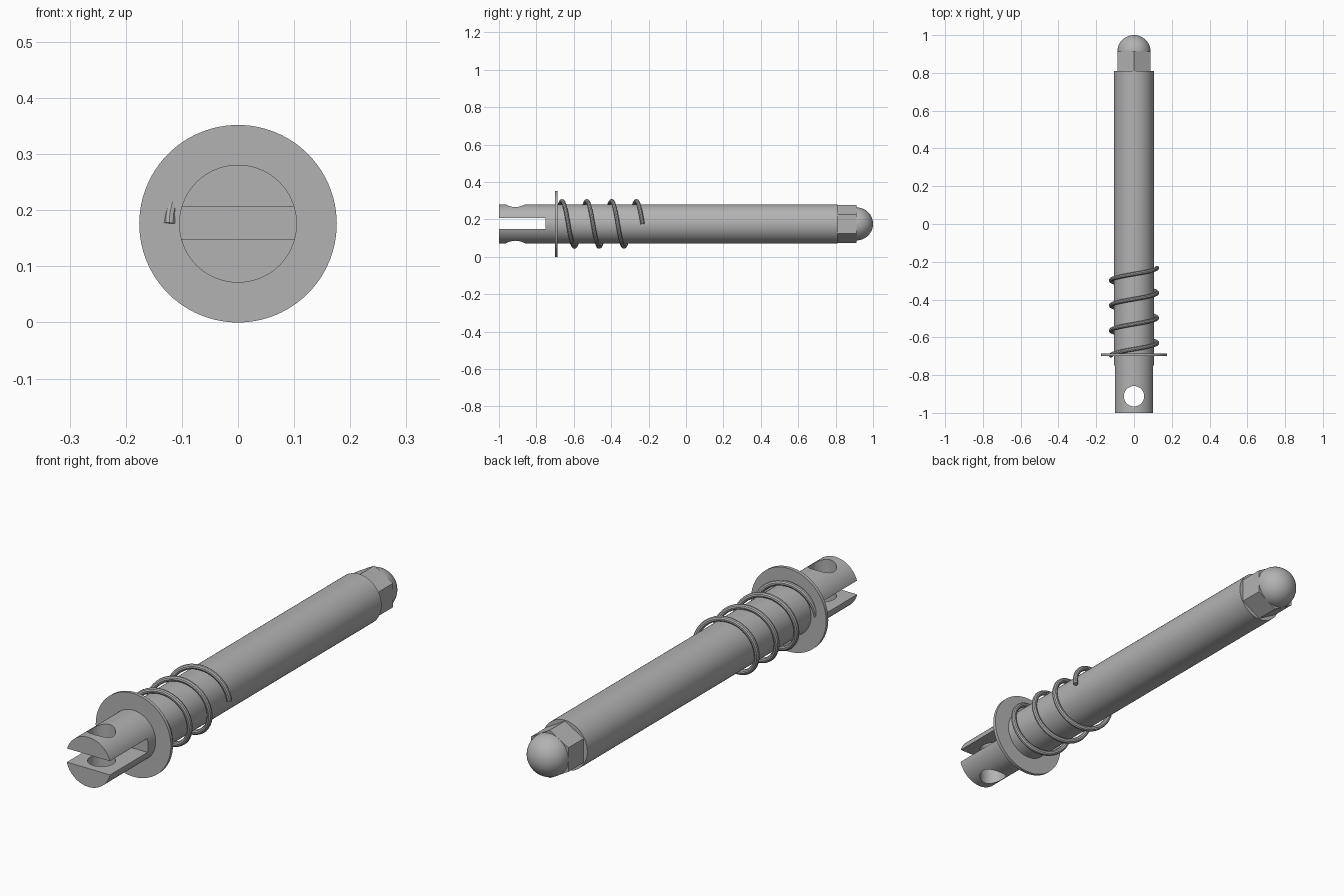
import bpy, math
from mathutils import Vector

cube = bpy.data.objects.get("Cube")
if cube:
    bpy.data.objects.remove(cube, do_unlink=True)

AXIS = 0.176          # height of the long axis
ROD_R = 0.105

steel = bpy.data.materials.new("grey steel")
steel.use_nodes = True
GREY = (0.45, 0.45, 0.45, 1)
steel.diffuse_color = GREY
steel.node_tree.nodes["Principled BSDF"].inputs["Base Color"].default_value = GREY


def finish(ob, name):
    """Name, colour and smooth the active part."""
    ob.name = name
    ob.data.name = name
    ob.data.materials.clear()
    ob.data.materials.append(steel)
    bpy.ops.object.shade_smooth_by_angle(angle=math.radians(30))
    return ob


def bar(name, radius, y0, y1, sides=96, turn=0.0):
    """Prism or cylinder lying along y."""
    bpy.ops.mesh.primitive_cylinder_add(
        vertices=sides, radius=radius, depth=y1 - y0,
        location=(0, (y0 + y1) / 2, AXIS), rotation=(math.pi / 2, turn, 0))
    bpy.ops.object.transform_apply(location=False)
    return finish(bpy.context.object, name)


def cut(target, cutter):
    """Subtract the cutter from the target and discard it."""
    mod = target.modifiers.new("cut", 'BOOLEAN')
    mod.operation = 'DIFFERENCE'
    mod.solver = 'EXACT'
    mod.object = cutter
    bpy.ops.object.select_all(action='DESELECT')
    target.select_set(True)
    bpy.context.view_layer.objects.active = target
    bpy.ops.object.modifier_apply(modifier=mod.name)
    bpy.data.objects.remove(cutter, do_unlink=True)


# Rod with a forked front end and a cross hole
rod = bar("rod", ROD_R, -1.0, 0.81)
bpy.ops.mesh.primitive_cube_add(size=1, location=(0, -0.95, AXIS + 0.002))
slot = bpy.context.object
slot.scale = (0.5, 0.4, 0.058)
cut(rod, slot)
bpy.ops.mesh.primitive_cylinder_add(vertices=48, radius=0.054, depth=0.5,
                                    location=(0, -0.912, AXIS))
cut(rod, bpy.context.object)
finish(rod, "rod")

# Washer with a bore for the rod
washer = bar("washer", 0.176, -0.7, -0.686)
cut(washer, bar("bore", ROD_R - 0.001, -0.8, -0.6))
finish(washer, "washer")

# Hexagonal neck, corners up and down
bar("hex_neck", 0.1016, 0.81, 0.912, sides=6)

# Rounded tip
bpy.ops.mesh.primitive_uv_sphere_add(segments=64, ring_count=32, radius=0.088,
                                     location=(0, 0.912, AXIS),
                                     rotation=(math.pi / 2, 0, 0))
finish(bpy.context.object, "rounded_tip")

# Coil spring, from the left-hand edge over the top
TURNS, STEPS, COIL_R, Y0, Y1 = 3.5, 48, 0.122, -0.696, -0.232
data = bpy.data.curves.new("spring", 'CURVE')
data.dimensions = '3D'
data.bevel_depth = 0.011
data.bevel_resolution = 3
data.use_fill_caps = True
count = int(TURNS * STEPS) + 1
path = data.splines.new('POLY')
path.points.add(count - 1)
for i, p in enumerate(path.points):
    a = math.pi - math.tau * i / STEPS
    y = Y0 + (Y1 - Y0) * i / (count - 1)
    p.co = (*Vector((COIL_R * math.cos(a), y, AXIS + COIL_R * math.sin(a))), 1)
spring = bpy.data.objects.new("spring", data)
bpy.context.collection.objects.link(spring)
bpy.ops.object.select_all(action='DESELECT')
spring.select_set(True)
bpy.context.view_layer.objects.active = spring
bpy.ops.object.convert(target='MESH')
finish(bpy.context.object, "spring")
